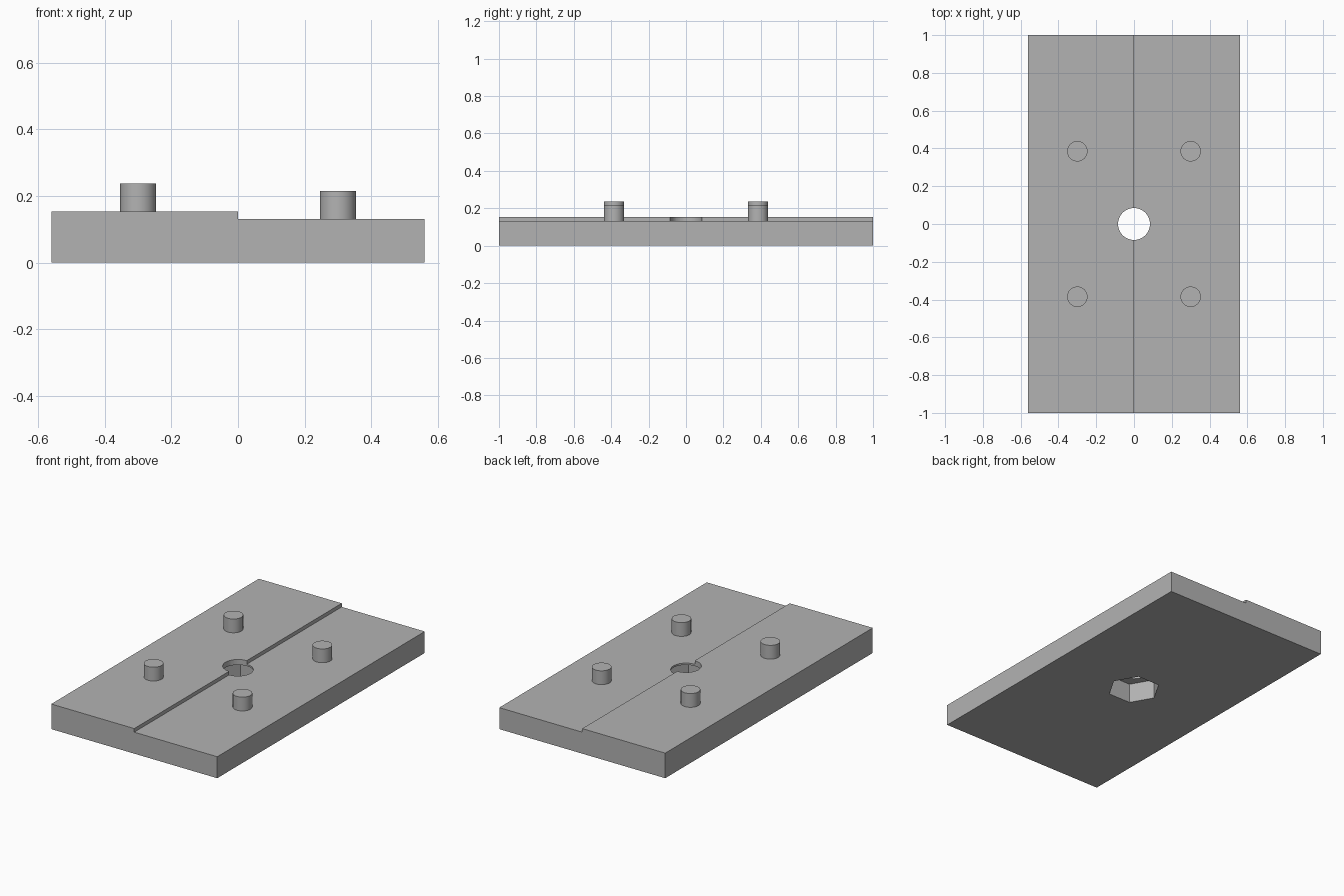
import bpy
import bmesh
from math import radians

if "Cube" in bpy.data.objects:
    bpy.data.objects.remove(bpy.data.objects["Cube"], do_unlink=True)

HALF_X, HALF_Y = 0.56, 1.0
HIGH, LOW = 0.153, 0.131
PEG_HEIGHT = 0.084

grey = bpy.data.materials.new("grey")
grey.use_nodes = True
colour = (0.45, 0.45, 0.45, 1)
grey.diffuse_color = colour
grey.node_tree.nodes["Principled BSDF"].inputs["Base Color"].default_value = colour


def smooth(obj):
    bpy.ops.object.select_all(action="DESELECT")
    obj.select_set(True)
    bpy.context.view_layer.objects.active = obj
    bpy.ops.object.shade_smooth_by_angle(angle=radians(30))


def cylinder(name, sides, radius, x, y, bottom, top):
    bpy.ops.mesh.primitive_cylinder_add(
        vertices=sides, radius=radius, depth=top - bottom,
        location=(x, y, (bottom + top) / 2))
    obj = bpy.context.object
    obj.name = name
    obj.data.materials.append(grey)
    return obj


# Stepped base plate, extruded front to back from its end profile
profile = [(-HALF_X, 0), (HALF_X, 0), (HALF_X, LOW), (0, LOW), (0, HIGH), (-HALF_X, HIGH)]
bm = bmesh.new()
end = bm.faces.new([bm.verts.new((x, -HALF_Y, z)) for x, z in profile])
extruded = bmesh.ops.extrude_face_region(bm, geom=[end], use_keep_orig=True)
moved = [v for v in extruded["geom"] if isinstance(v, bmesh.types.BMVert)]
bmesh.ops.translate(bm, verts=moved, vec=(0, 2 * HALF_Y, 0))
bmesh.ops.recalc_face_normals(bm, faces=bm.faces)
mesh = bpy.data.meshes.new("base_plate")
bm.to_mesh(mesh)
bm.free()
plate = bpy.data.objects.new("base_plate", mesh)
bpy.context.collection.objects.link(plate)
mesh.materials.append(grey)

# Round through hole and hexagonal nut pocket underneath
hex_cutter = cylinder("pocket_cutter", 6, 0.15, 0, 0, -0.1, 0.12)
hex_cutter.rotation_euler.z = radians(30)
hole_cutter = cylinder("hole_cutter", 64, 0.0845, 0, 0, -0.2, 0.3)
for cutter in (hex_cutter, hole_cutter):
    cut = plate.modifiers.new(cutter.name, "BOOLEAN")
    cut.operation = "DIFFERENCE"
    cut.solver = "EXACT"
    cut.object = cutter
    cutter.hide_render = True
smooth(plate)
for cutter in (hex_cutter, hole_cutter):
    bpy.ops.object.modifier_apply(modifier=cutter.name)
for cutter in (hex_cutter, hole_cutter):
    bpy.data.objects.remove(cutter, do_unlink=True)
smooth(plate)

# Four locating pegs, two on each level
for side, x, level in (("right", -0.3, HIGH), ("left", 0.3, LOW)):
    for place, y in (("front", -0.385), ("back", 0.385)):
        peg = cylinder(f"{place}_{side}_peg", 48, 0.054, x, y, level - 0.02, level + PEG_HEIGHT)
        smooth(peg)
